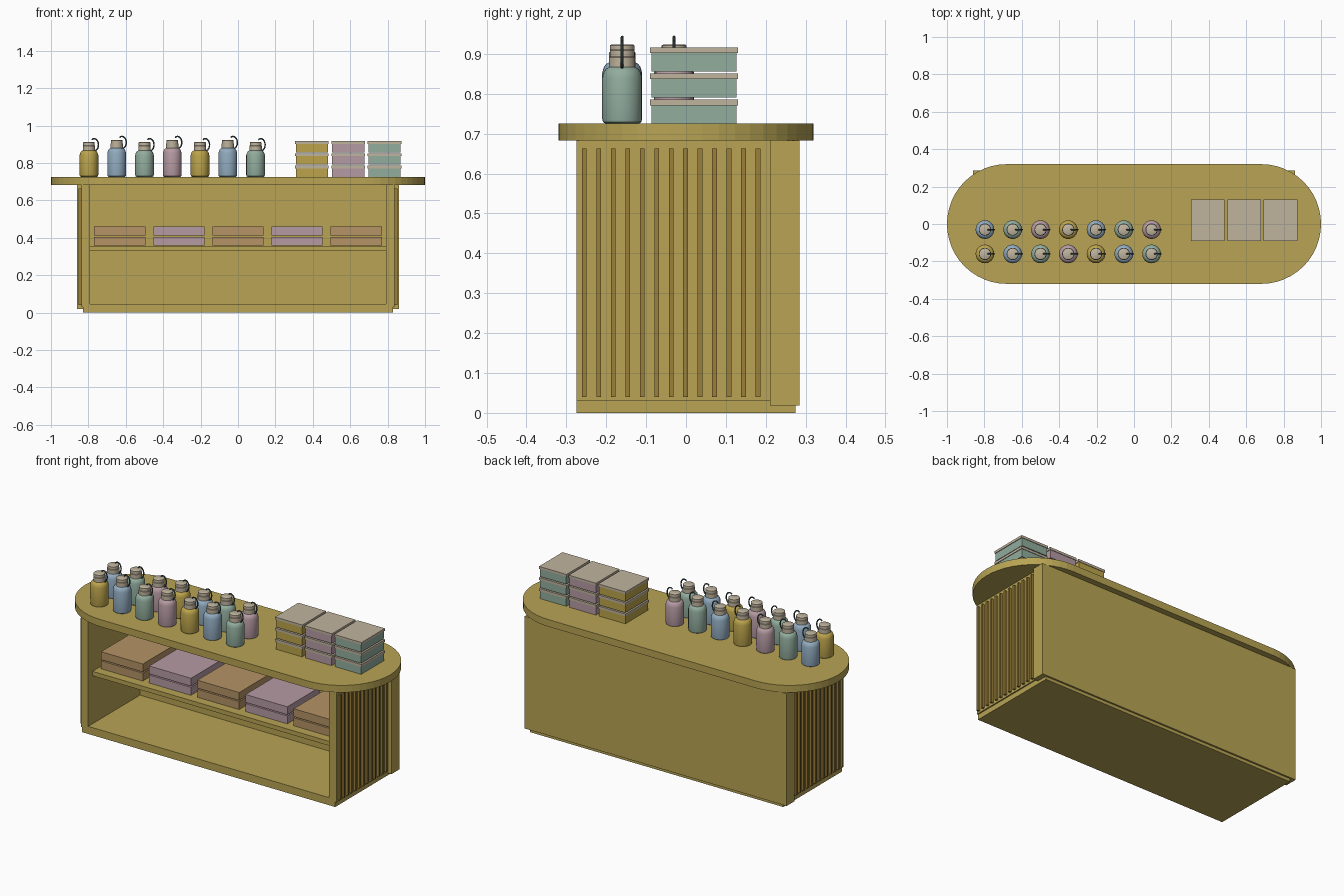
import bpy, bmesh, math
from mathutils import Vector

if "Cube" in bpy.data.objects:
    bpy.data.objects.remove(bpy.data.objects["Cube"])


def linear(c):
    c /= 255
    return c / 12.92 if c <= 0.04045 else ((c + 0.055) / 1.055) ** 2.4


def material(name, r, g, b):
    m = bpy.data.materials.new(name)
    col = (linear(r), linear(g), linear(b), 1)
    m.use_nodes = True
    m.diffuse_color = col
    bsdf = m.node_tree.nodes["Principled BSDF"]
    bsdf.inputs["Base Color"].default_value = col
    bsdf.inputs["Roughness"].default_value = 0.7
    return m


OCHRE = material("ochre wood", 184, 164, 84)
SLAT = material("dark slat", 156, 128, 58)
TAN = material("tan carton", 182, 147, 102)
MAUVE = material("mauve", 182, 155, 163)
GREEN = material("sage green", 146, 173, 158)
BLUE = material("dusty blue", 146, 172, 192)
GOLD = material("gold", 188, 164, 76)
BEIGE = material("pale beige", 192, 180, 158)
DARK = material("dark handle", 72, 88, 88)


def finish(name, bm, mats):
    bmesh.ops.recalc_face_normals(bm, faces=bm.faces[:])
    me = bpy.data.meshes.new(name)
    bm.to_mesh(me)
    bm.free()
    for m in mats:
        me.materials.append(m)
    ob = bpy.data.objects.new(name, me)
    bpy.context.collection.objects.link(ob)
    return ob


def box(name, x, y, z, mat):
    """Box from (low, high) pairs on each axis."""
    bm = bmesh.new()
    bmesh.ops.create_cube(bm, size=1)
    for v in bm.verts:
        v.co = Vector([(r[0] + r[1]) / 2 + c * (r[1] - r[0])
                       for r, c in zip((x, y, z), v.co)])
    return finish(name, bm, [mat])


# Countertop with semicircular ends
TOP = 0.725
bm = bmesh.new()
ring = []
for side in (1, -1):
    for i in range(25):
        a = math.pi * (i / 24 - 0.5)
        ring.append(bm.verts.new((side * (0.68 + 0.32 * math.cos(a)),
                                  side * 0.32 * math.sin(a), 0.683)))
face = bm.faces.new(ring)
lift = bmesh.ops.extrude_face_region(bm, geom=[face])["geom"]
for v in lift:
    if isinstance(v, bmesh.types.BMVert):
        v.co.z = TOP
if not face.is_valid or not any(f.calc_center_median().z < 0.684 for f in bm.faces):
    bm.faces.new(ring)
finish("countertop", bm, [OCHRE])

# Cabinet body
box("plinth", (-0.83, 0.83), (-0.275, 0.275), (0, 0.03), OCHRE)
box("cabinet_floor", (-0.79, 0.79), (-0.275, 0.21), (0.03, 0.045), OCHRE)
box("back_panel", (-0.86, 0.86), (0.21, 0.285), (0.018, 0.683), OCHRE)
box("shelf", (-0.79, 0.79), (-0.235, 0.21), (0.33, 0.356), OCHRE)
for side, label in ((1, "left"), (-1, "right")):
    box(label + "_side_panel", sorted((side * 0.79, side * 0.838)),
        (-0.275, 0.21), (0.03, 0.683), OCHRE)
    for i in range(13):
        y = -0.255 + 0.0363 * i
        box(f"{label}_slat_{i + 1}", sorted((side * 0.838, side * 0.852)),
            (y - 0.006, y + 0.006), (0.04, 0.663), SLAT)

# Stacked cartons on the shelf
for i in range(5):
    x = -0.632 + 0.316 * i
    for level in range(2):
        z = 0.358 + 0.054 * level
        box(f"shelf_carton_{i + 1}_{level + 1}", (x - 0.137, x + 0.137),
            (-0.185, 0.12), (z, z + 0.047), (TAN, MAUVE)[i % 2])

# Lidded boxes on the counter
for i, mat in enumerate((GOLD, MAUVE, GREEN)):
    x = 0.395 + 0.194 * i
    for level in range(3):
        z = TOP + 0.0655 * level
        tag = f"{i + 1}_{level + 1}"
        box("lunch_box_" + tag, (x - 0.086, x + 0.086), (-0.087, 0.127),
            (z, z + 0.046), mat)
        box("lunch_box_lid_" + tag, (x - 0.09, x + 0.09), (-0.09, 0.13),
            (z + 0.046, z + 0.06), BEIGE)


def lathe(name, profile, loc, mat, steps=24):
    """Closed turned shape from (radius, height) points."""
    bm = bmesh.new()
    rings = [[bm.verts.new((loc[0] + r * math.cos(2 * math.pi * k / steps),
                            loc[1] + r * math.sin(2 * math.pi * k / steps),
                            loc[2] + z)) for k in range(steps)]
             for r, z in profile]
    for a, b in zip(rings, rings[1:]):
        for k in range(steps):
            n = (k + 1) % steps
            bm.faces.new((a[k], a[n], b[n], b[k]))
    bm.faces.new(rings[0])
    bm.faces.new(rings[-1])
    ob = finish(name, bm, [mat])
    smooth.append(ob)
    return ob


def handle(name, loc):
    """Thin hooked carry loop beside the cap."""
    bm = bmesh.new()
    path = []
    for i in range(13):
        a = math.radians(125 - 215 * i / 12)
        out = Vector((math.cos(a), 0, math.sin(a)))
        centre = Vector(loc) + Vector((out.x * 0.023, 0, out.z * 0.033))
        path.append([bm.verts.new(centre + 0.0038 * (math.cos(t) * out
                                  + math.sin(t) * Vector((0, 1, 0))))
                     for t in (k * math.pi / 4 for k in range(8))])
    for a, b in zip(path, path[1:]):
        for k in range(8):
            n = (k + 1) % 8
            bm.faces.new((a[k], a[n], b[n], b[k]))
    bm.faces.new(path[0])
    bm.faces.new(path[-1])
    smooth.append(finish(name, bm, [DARK]))


# Two rows of bottles, alternately short and tall
smooth = []
colours = (GOLD, BLUE, GREEN, MAUVE)
for row, y in enumerate((-0.16, -0.03)):
    for i in range(7):
        x = -0.797 + 0.1485 * i
        h = 0.15 if i % 2 else 0.138
        tag = f"{row + 1}_{i + 1}"
        lathe("bottle_" + tag,
              [(0.042, 0), (0.048, 0.004), (0.05, 0.012), (0.05, h - 0.022),
               (0.046, h - 0.008), (0.04, h), (0.032, h + 0.004)],
              (x, y, TOP), colours[(i + row) % 4])
        lathe("bottle_cap_" + tag,
              [(0.033, 0), (0.033, 0.028), (0.031, 0.03), (0.031, 0.046),
               (0.028, 0.048)],
              (x, y, TOP + h), BEIGE)
        handle("bottle_handle_" + tag, (x + 0.028, y, TOP + h + 0.034))

bpy.ops.object.select_all(action="DESELECT")
for ob in smooth:
    ob.select_set(True)
bpy.context.view_layer.objects.active = smooth[0]
bpy.ops.object.shade_smooth_by_angle(angle=math.radians(35))
